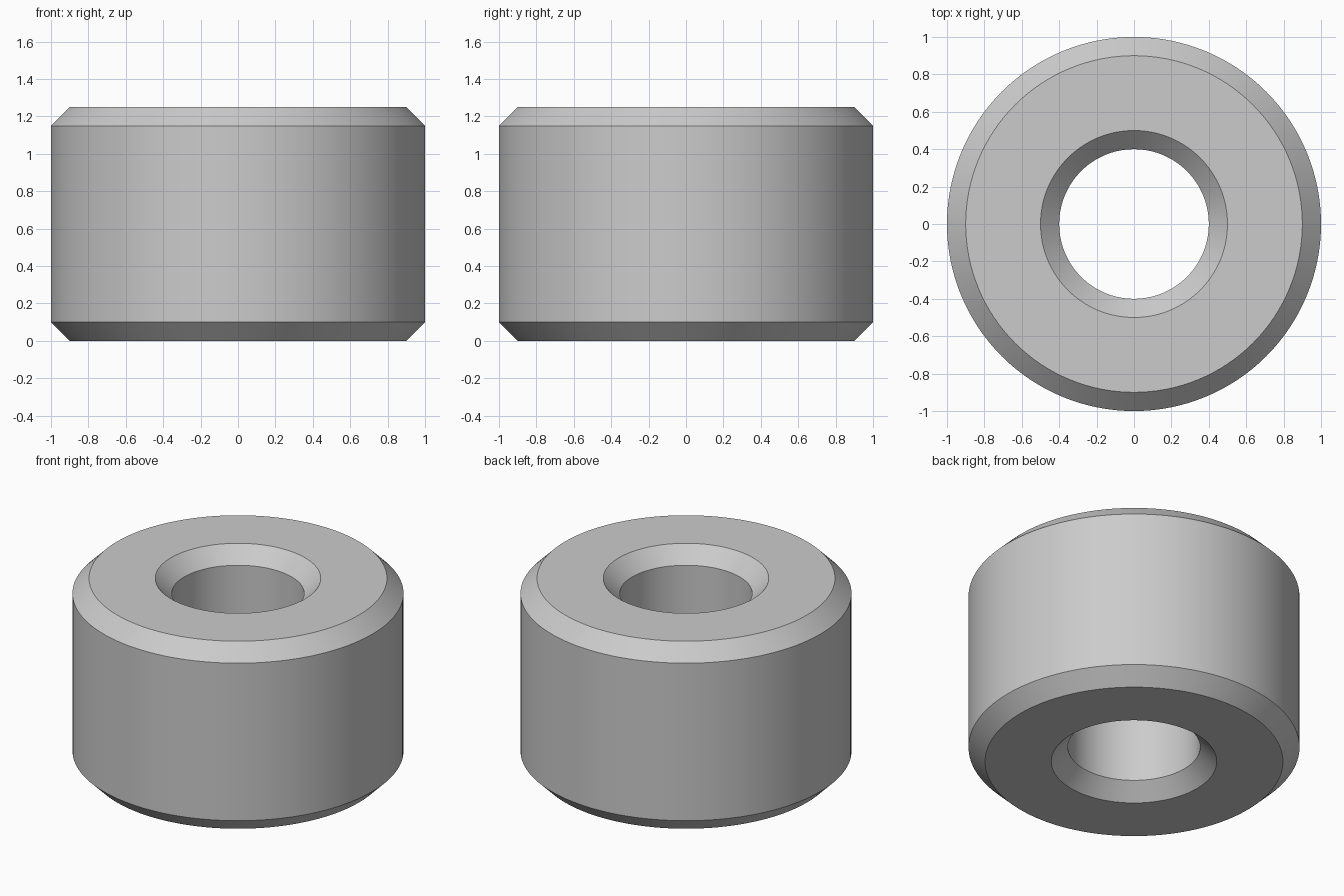
import bpy
import bmesh
from math import tau, radians
from mathutils import Matrix

cube = bpy.data.objects.get("Cube")
if cube:
    bpy.data.objects.remove(cube, do_unlink=True)

HEIGHT = 1.25
OUTER, BORE = 1.0, 0.4
CHAMFER = 0.1
SEGMENTS = 128

# Plain grey finish
grey = bpy.data.materials.new("light grey")
grey.use_nodes = True
grey.diffuse_color = (0.6, 0.6, 0.6, 1)
grey.node_tree.nodes["Principled BSDF"].inputs["Base Color"].default_value = grey.diffuse_color

# Closed wall section as (radius, height), chamfered at all four corners
section = [
    (OUTER - CHAMFER, 0), (OUTER, CHAMFER),
    (OUTER, HEIGHT - CHAMFER), (OUTER - CHAMFER, HEIGHT),
    (BORE + CHAMFER, HEIGHT), (BORE, HEIGHT - CHAMFER),
    (BORE, CHAMFER), (BORE + CHAMFER, 0),
]

# Revolve the section into a thick ring
bm = bmesh.new()
rings = []
for i in range(SEGMENTS):
    turn = Matrix.Rotation(tau * i / SEGMENTS, 3, 'Z')
    rings.append([bm.verts.new(turn @ bm.verts.new((r, 0, z)).co) for r, z in section])
bmesh.ops.delete(bm, geom=[v for v in bm.verts if v not in {w for ring in rings for w in ring}],
                 context='VERTS')
for i, ring in enumerate(rings):
    following = rings[(i + 1) % SEGMENTS]
    for j in range(len(section)):
        k = (j + 1) % len(section)
        bm.faces.new((ring[j], following[j], following[k], ring[k]))
bmesh.ops.recalc_face_normals(bm, faces=bm.faces)

mesh = bpy.data.meshes.new("spacer_bushing")
bm.to_mesh(mesh)
bm.free()
mesh.materials.append(grey)
bushing = bpy.data.objects.new("spacer_bushing", mesh)
bpy.context.collection.objects.link(bushing)

# Smooth round walls with crisp chamfer edges
bpy.ops.object.select_all(action='DESELECT')
bushing.select_set(True)
bpy.context.view_layer.objects.active = bushing
bpy.ops.object.shade_smooth_by_angle(angle=radians(30))
